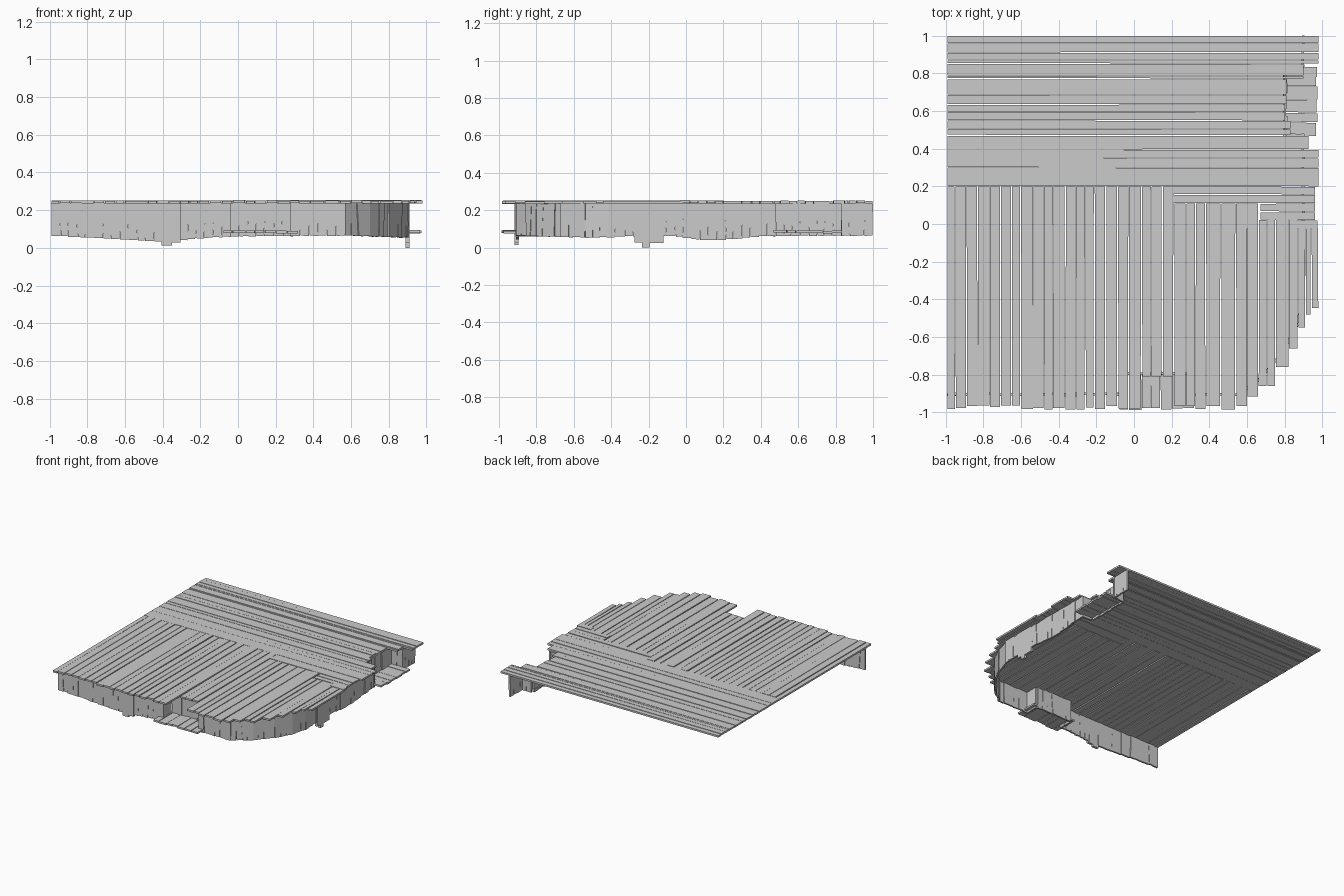
import bpy, bmesh, random
from mathutils import Vector

if "Cube" in bpy.data.objects:
    bpy.data.objects.remove(bpy.data.objects["Cube"])

random.seed(7)


def prism(bm, quad, offset):
    """Board: four corners extruded by an offset vector."""
    a = [bm.verts.new(p) for p in quad]
    b = [bm.verts.new(Vector(p) + Vector(offset)) for p in quad]
    bm.faces.new(a)
    bm.faces.new(b[::-1])
    for i in range(4):
        j = (i + 1) % 4
        bm.faces.new((a[i], b[i], b[j], a[j]))


def finish(name, bm):
    bmesh.ops.recalc_face_normals(bm, faces=bm.faces)
    me = bpy.data.meshes.new(name)
    bm.to_mesh(me)
    bm.free()
    bpy.context.collection.objects.link(bpy.data.objects.new(name, me))


def boards(name, edges, span, z, thick=0.014, along_x=False, wob=0.004):
    """Row of uneven boards; span(mid) gives the start and end of each board."""
    bm = bmesh.new()
    for a, b in zip(edges, edges[1:]):
        s, e = span((a + b) / 2)
        r = lambda: random.uniform(0, wob)
        pts = [(a + r(), s), (b - r(), s), (b - r(), e), (a + r(), e)]
        z0 = z + random.uniform(-0.002, 0.003)
        prism(bm, [((v, u, z0) if along_x else (u, v, z0)) for u, v in pts], (0, 0, thick))
    finish(name, bm)


def lookup(table, v):
    """Value of the first step whose limit is above v."""
    return next(val for lim, val in table if v < lim)


def interp(pts, v):
    for (a, p), (b, q) in zip(pts, pts[1:]):
        if v <= b:
            return p + (q - p) * max(0, (v - a) / (b - a))
    return pts[-1][1]


# Back deck: boards running left to right, cut back at the side step
back_ends = [(0.39, 0.98), (0.47, 0.925), (0.55, 0.83), (0.63, 0.80),
             (0.77, 0.81), (0.85, 0.90), (2, 0.98)]
boards("back_deck",
       [0.2, 0.30, 0.35, 0.395, 0.47, 0.505, 0.55, 0.595, 0.635, 0.685, 0.77, 0.785, 0.85, 0.87, 0.91, 0.96, 1.0],
       lambda m: (-0.99, lookup(back_ends, m)), 0.236, along_x=True)

# Front deck: boards running front to back, stepped around the rounded corner
front_ends = [(0.04, -0.97), (0.22, -0.81), (0.6, -0.97), (0.66, -0.915), (0.75, -0.86),
              (0.82, -0.76), (0.87, -0.66), (0.91, -0.55), (0.94, -0.48), (2, -0.445)]
tops = [(0.21, 0.2), (0.67, 0.11), (0.85, 0.02), (2, -0.02)]


def front_span(m):
    e = lookup(front_ends, m)
    return e + (random.uniform(-0.015, 0.008) if e == -0.97 else 0), lookup(tops, m)


boards("front_deck",
       [-0.99, -0.95, -0.89, -0.83, -0.765, -0.71, -0.65, -0.60, -0.535, -0.48, -0.43, -0.365, -0.31, -0.26,
        -0.21, -0.15, -0.085, -0.03, 0.04, 0.09, 0.15, 0.21, 0.275, 0.325, 0.38, 0.46, 0.54, 0.6, 0.66,
        0.705, 0.75, 0.82, 0.87, 0.91, 0.94, 0.98],
       front_span, 0.236, wob=0.005)

# Corner filler boards between the two deck directions
boards("corner_boards", [-0.03, 0.02, 0.065, 0.11, 0.155, 0.2],
       lambda m: (0.21 if m > 0.11 else 0.67 if m > 0.02 else 0.85, 0.96 if m > 0.02 else 0.975),
       0.237, along_x=True)

# Low steps in the front and side recesses
boards("front_step", [-0.08, -0.03, 0.04, 0.09, 0.14, 0.2, 0.26, 0.32],
       lambda m: (-0.975 - random.uniform(0, 0.012), -0.79), 0.078)
boards("side_step", [0.465, 0.54, 0.59, 0.66, 0.73, 0.78, 0.835],
       lambda m: (0.79, 0.975 - random.uniform(0, 0.012)), 0.078, along_x=True)

# Skirt of upright boards following the outline and the two recesses
path = [(-0.99, -0.91), (-0.04, -0.91), (-0.04, -0.8), (0.28, -0.8), (0.28, -0.91), (0.57, -0.91),
        (0.7, -0.8), (0.8, -0.67), (0.87, -0.54), (0.905, -0.42), (0.905, 0.48), (0.81, 0.48),
        (0.81, 0.83), (0.905, 0.83), (0.905, 0.998)]
front_low = [(-1, 0.066), (-0.8, 0.055), (-0.55, 0.042), (-0.4, 0.032), (-0.2, 0.05), (0, 0.062), (0.6, 0.065), (1, 0.05)]
side_low = [(-0.54, 0.052), (-0.3, 0.06), (-0.05, 0.062), (0.05, 0.045), (0.15, 0.04),
            (0.27, 0.048), (0.4, 0.062), (1, 0.065)]
bm = bmesh.new()
for p, q in zip(path, path[1:]):
    p, q = Vector(p), Vector(q)
    d = q - p
    n = max(2, round(d.length / 0.046))
    inward = Vector((-d.y, d.x)).normalized() * 0.014
    lean = [0] + [random.uniform(-0.006, 0.006) for _ in range(n - 1)] + [0]
    for i in range(n):
        u = d.normalized()
        a, b = p + d * i / n, p + d * (i + 1) / n
        m = (a + b) / 2
        low = interp(side_low, m.y) if m.y > -0.54 else interp(front_low, m.x)
        z0, z1 = low + random.uniform(-0.002, 0.002), low + random.uniform(-0.002, 0.002)
        la, lb = u * (lean[i] + 0.001), u * (lean[i + 1] - 0.001)
        off = inward * random.uniform(-0.25, 0.25)
        a0, b0, a1, b1 = a + la + off, b + lb + off, a - la + off, b - lb + off
        prism(bm, [(*a0, z0), (*b0, z1), (*b1, 0.237), (*a1, 0.237)], (*inward, 0))
finish("skirt", bm)

# Longer boards reaching down below the skirt
bm = bmesh.new()
for x0, x1, z in [(-0.405, -0.35, 0.013), (-0.35, -0.305, 0.028)]:
    prism(bm, [(x0, -0.916, z), (x1, -0.916, z), (x1, -0.916, 0.235), (x0, -0.916, 0.235)], (0, 0.02, 0))
for y0, y1, z in [(-0.275, -0.235, 0.028), (-0.235, -0.195, 0.0), (-0.195, -0.12, 0.025)]:
    prism(bm, [(0.91, y0, z), (0.91, y1, z), (0.91, y1, 0.235), (0.91, y0, 0.235)], (-0.02, 0, 0))
finish("long_skirt_boards", bm)
